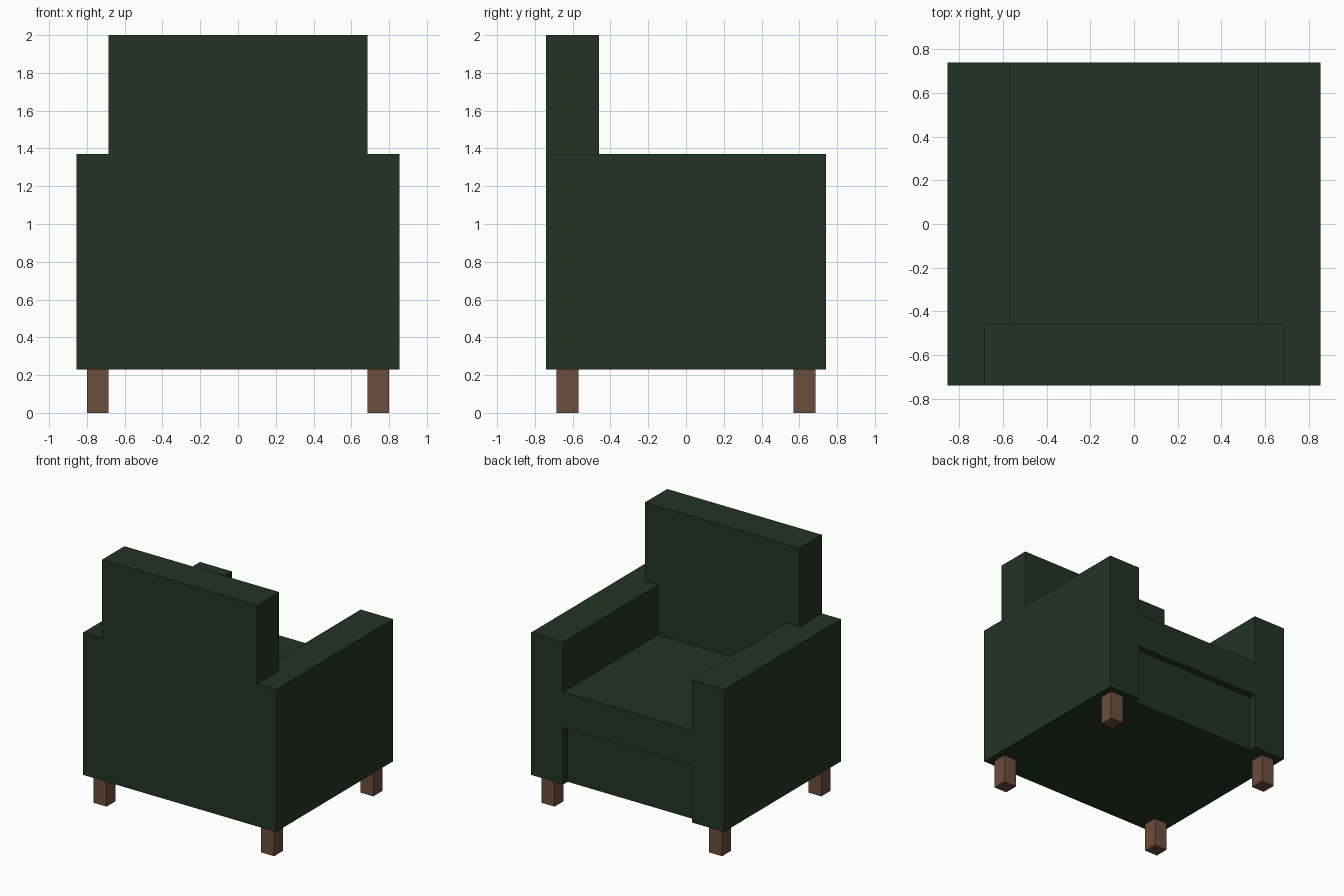
import bpy, bmesh

if "Cube" in bpy.data.objects:
    bpy.data.objects.remove(bpy.data.objects["Cube"])


def material(name, rgb):
    m = bpy.data.materials.new(name)
    m.diffuse_color = (*rgb, 1.0)
    m.use_nodes = True
    m.node_tree.nodes["Principled BSDF"].inputs["Base Color"].default_value = m.diffuse_color
    return m


GREEN = material("dark green fabric", (0.016, 0.034, 0.017))
BROWN = material("brown wood", (0.147, 0.076, 0.045))


def make_object(name, bm, mat):
    bmesh.ops.recalc_face_normals(bm, faces=bm.faces)
    me = bpy.data.meshes.new(name)
    bm.to_mesh(me)
    bm.free()
    me.materials.append(mat)
    ob = bpy.data.objects.new(name, me)
    bpy.context.collection.objects.link(ob)
    return ob


def prism(name, profile, y0, y1, mat):
    """Extrude an x-z outline from y0 to y1."""
    bm = bmesh.new()
    face = bm.faces.new([bm.verts.new((x, y0, z)) for x, z in profile])
    ext = bmesh.ops.extrude_face_region(bm, geom=[face])
    moved = [v for v in ext["geom"] if isinstance(v, bmesh.types.BMVert)]
    bmesh.ops.translate(bm, verts=moved, vec=(0, y1 - y0, 0))
    return make_object(name, bm, mat)


def box(name, x, y, z, mat):
    outline = [(x[0], z[0]), (x[1], z[0]), (x[1], z[1]), (x[0], z[1])]
    return prism(name, outline, y[0], y[1], mat)


FLOOR, ARM_TOP = 0.23, 1.37      # heights of the upholstered body
INNER, OUTER = 0.57, 0.855       # arm faces in x
BACK, FRONT, REST = -0.74, 0.74, -0.46

# Armrests and legs, mirrored left and right
for side, s in (("left", -1), ("right", 1)):
    box(side + "_armrest", sorted((s * INNER, s * OUTER)), (BACK, FRONT),
        (FLOOR, ARM_TOP), GREEN)
    for end, e in (("rear", -1), ("front", 1)):
        box(f"{end}_{side}_leg", sorted((s * 0.685, s * 0.80)),
            sorted((e * 0.57, e * 0.685)), (0, FLOOR), BROWN)

# Backrest: T-shaped, its wider top sits on the arms
half = [(INNER, FLOOR), (INNER, ARM_TOP), (0.685, ARM_TOP), (0.685, 2.0)]
prism("backrest", half + [(-x, z) for x, z in reversed(half)], BACK, REST, GREEN)

# Recessed seat base with the cushion flush with the arms
box("seat_base", (-INNER, INNER), (REST, 0.685), (FLOOR, 0.685), GREEN)
box("seat_cushion", (-INNER, INNER), (REST, FRONT), (0.685, 0.97), GREEN)
